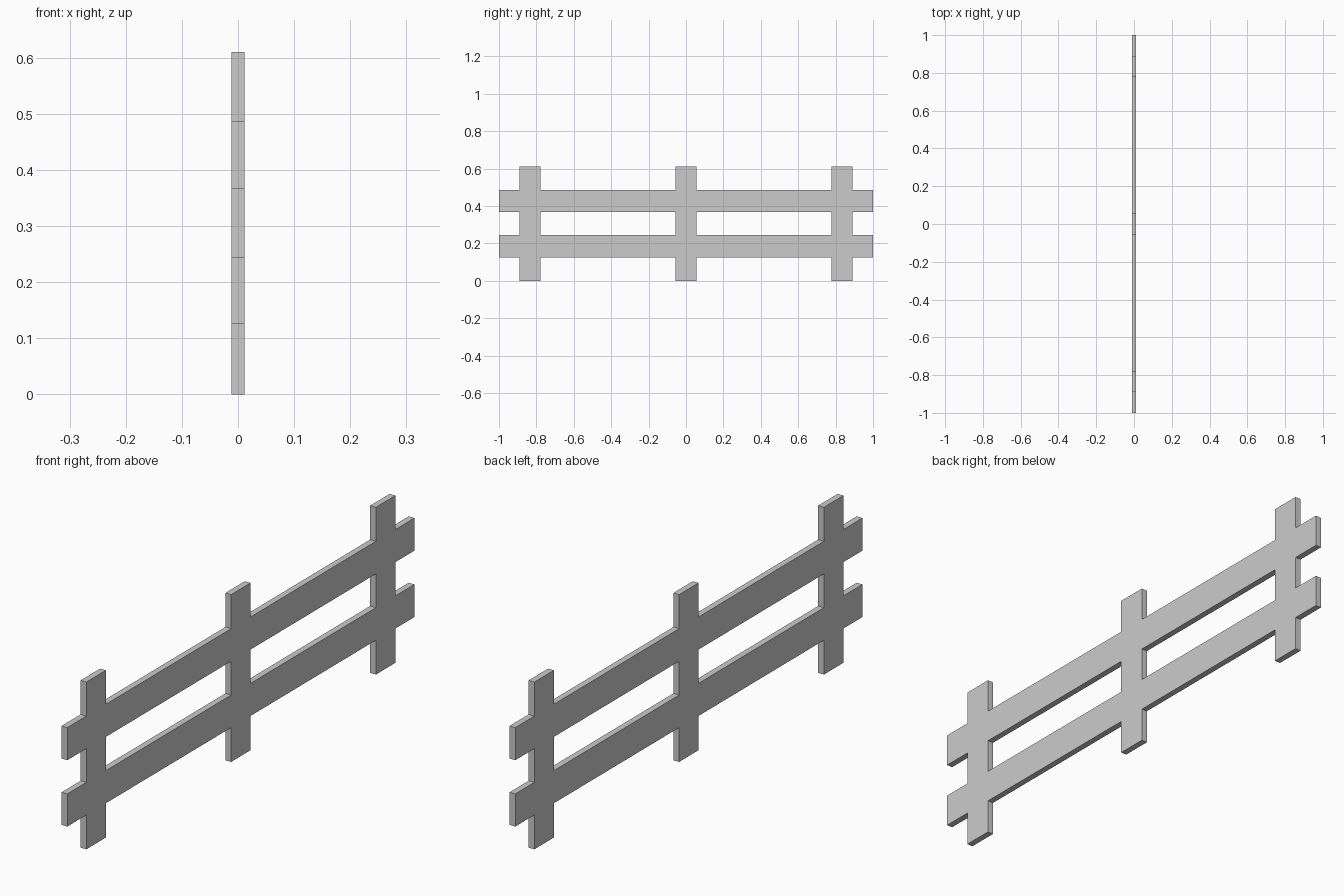
import bpy, bmesh
from mathutils import Vector

if "Cube" in bpy.data.objects:
    bpy.data.objects.remove(bpy.data.objects["Cube"])

THICKNESS = 0.023
POSTS = [(-0.89, -0.778), (-0.056, 0.056), (0.778, 0.89)]   # y ranges
RAILS = [(0.125, 0.244), (0.367, 0.486)]                    # z ranges
LENGTH, HEIGHT = 2.0, 0.61


def breaks(lo, hi, spans):
    return [lo] + [v for span in spans for v in span] + [hi]


def inside(v, spans):
    return any(a < v < b for a, b in spans)


ys = breaks(-LENGTH / 2, LENGTH / 2, POSTS)
zs = breaks(0, HEIGHT, RAILS)

# Flat lattice outline: keep every cell covered by a post or a rail
bm = bmesh.new()
for y0, y1 in zip(ys, ys[1:]):
    for z0, z1 in zip(zs, zs[1:]):
        if inside((y0 + y1) / 2, POSTS) or inside((z0 + z1) / 2, RAILS):
            corners = [(y0, z0), (y0, z1), (y1, z1), (y1, z0)]
            bm.faces.new([bm.verts.new((-THICKNESS / 2, y, z)) for y, z in corners])
bmesh.ops.remove_doubles(bm, verts=bm.verts, dist=1e-5)

# Extrude to a single watertight board shape, without inner walls
result = bmesh.ops.extrude_face_region(bm, geom=bm.faces[:], use_keep_orig=True)
moved = [g for g in result["geom"] if isinstance(g, bmesh.types.BMVert)]
bmesh.ops.translate(bm, verts=moved, vec=Vector((THICKNESS, 0, 0)))
bmesh.ops.recalc_face_normals(bm, faces=bm.faces)

mesh = bpy.data.meshes.new("rail_fence")
bm.to_mesh(mesh)
bm.free()
fence = bpy.data.objects.new("rail_fence", mesh)
bpy.context.collection.objects.link(fence)
